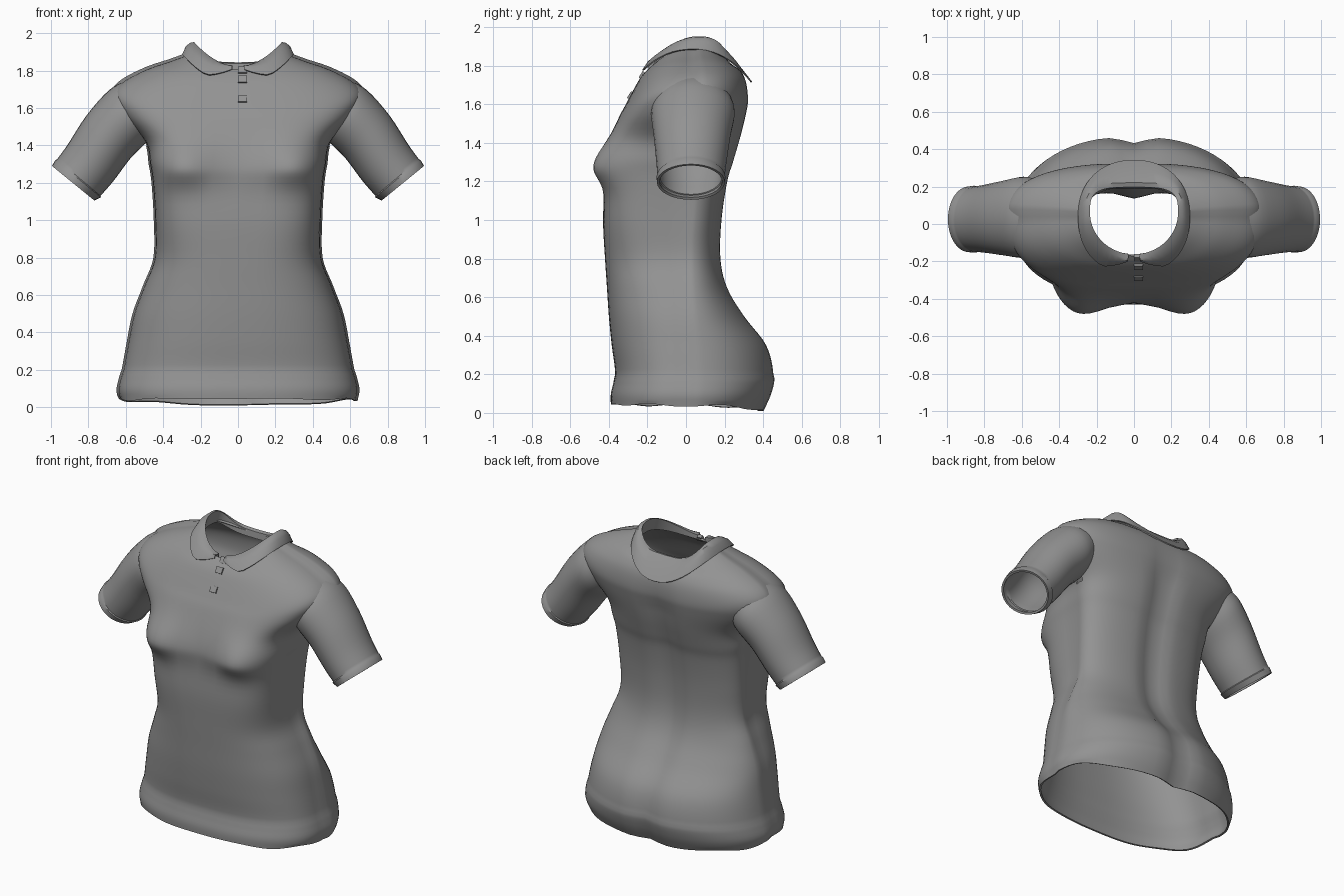
import bpy, bmesh
from math import sin, cos, pi, exp, radians
from mathutils import Vector

cube = bpy.data.objects.get("Cube")
if cube:
    bpy.data.objects.remove(cube, do_unlink=True)

fabric = bpy.data.materials.new("grey fabric")
fabric.use_nodes = True
grey = (.29, .29, .29, 1)
fabric.diffuse_color = grey
fabric.node_tree.nodes["Principled BSDF"].inputs["Base Color"].default_value = grey


def loft(name, rings, closed=True):
    """Skin a list of equally long point rings."""
    n = len(rings[0])
    faces = []
    for i in range(len(rings) - 1):
        for j in range(n if closed else n - 1):
            k = (j + 1) % n
            faces.append((i * n + j, i * n + k, (i + 1) * n + k, (i + 1) * n + j))
    mesh = bpy.data.meshes.new(name)
    mesh.from_pydata([p for ring in rings for p in ring], [], faces)
    obj = bpy.data.objects.new(name, mesh)
    bpy.context.collection.objects.link(obj)
    mesh.materials.append(fabric)
    return obj


def finish(obj, thickness=.012, offset=-1, mirror=False):
    """Give the cloth thickness, mirror it if asked and shade it smooth."""
    if mirror:
        obj.modifiers.new("mirror", 'MIRROR').use_mirror_merge = False
    if thickness:
        solid = obj.modifiers.new("cloth", 'SOLIDIFY')
        solid.thickness, solid.offset = thickness, offset
    bpy.ops.object.select_all(action='DESELECT')
    obj.select_set(True)
    bpy.context.view_layer.objects.active = obj
    bpy.ops.object.convert(target='MESH')
    bpy.ops.object.shade_smooth_by_angle(angle=radians(40))


def spline(rows, steps):
    """Smoothly resample rows of numbers."""
    out = []
    for i in range(len(rows) - 1):
        a, b, c, d = rows[max(i - 1, 0)], rows[i], rows[i + 1], rows[min(i + 2, len(rows) - 1)]
        for s in range(steps):
            t = s / steps
            out.append([q + t / 2 * (r - p + t * (2 * p - 5 * q + 4 * r - u + t * (3 * (q - r) + u - p)))
                        for p, q, r, u in zip(a, b, c, d)])
    return out + [list(rows[-1])]


def oval(a, row, front_power, back_power, mid):
    """Point on a saddle-shaped squared oval; angle 0 is the front, 90 is +x."""
    side, front, back, half, y_front, y_back = row
    s, c = sin(a), cos(a)
    power = front_power if c > 0 else back_power
    x = half * abs(s) ** (2 / power) * (1 if s > 0 else -1)
    reach = (mid - y_front) if c > 0 else (y_back - mid)
    y = mid - reach * abs(c) ** (2 / power) * (1 if c > 0 else -1)
    return Vector((x, y, side * s * s + (front if c > 0 else back) * c * c))


def bump(v, centre, width):
    return exp(-((v - centre) / width) ** 2)


def clamp(v):
    return max(0, min(1, v))


# Torso: height, half width, front and back depth
lower = [(.1, .635, -.385, .445), (.2, .612, -.367, .462), (.35, .585, -.385, .425), (.5, .555, -.4, .31),
         (.65, .5, -.41, .22), (.8, .445, -.42, .185), (1, .443, -.43, .19),
         (1.2, .455, -.42, .22), (1.3, .47, -.41, .25), (1.42, .495, -.385, .285)]
# Shoulders: side, front and back height, half width, front and back depth
upper = [(1.56, 1.53, 1.55, .62, -.348, .315), (1.66, 1.6, 1.62, .67, -.312, .325),
         (1.735, 1.68, 1.7, .62, -.27, .315), (1.805, 1.74, 1.76, .49, -.235, .285),
         (1.85, 1.78, 1.79, .36, -.2, .245), (1.885, 1.805, 1.825, .265, -.17, .205)]
hem = [(.04, .045, .01, .625, -.385, .405)]
stations = hem + [(z, z, z, w, f, b) for z, w, f, b in lower] + upper

SEGMENTS = 72
rings = []
for row in spline(stations, 5):
    ring = []
    height = row[0]
    front_power = 2.5 + 1.5 * bump(height, 1.2, .38)
    back_power = 2.25 + .25 * clamp((height - .5) * 2)
    for j in range(SEGMENTS):
        a = 2 * pi * j / SEGMENTS
        p = oval(a, row, front_power, back_power, .04 * clamp((height - .9) * 2))
        if cos(a) > 0:                                   # bust
            drop = .1 if p.z < 1.28 else .15
            p.y -= .09 * cos(a) ** .5 * bump(abs(p.x), .32, .19) * bump(p.z, 1.28, drop)
        else:                                            # spine hollow
            p.y -= .035 * bump(p.x, 0, .08) * clamp((1.75 - p.z) * 4)
        if cos(a) < -.01:                                # back panel laps the seams
            p.x *= 1.02
            p.z += .012 * clamp((p.z - 1.6) * 8)
        if p.z < .19:                                    # turned hem band
            p.x *= 1.006
            p.y *= 1.012
            if height < .05:
                p.z += .008 * sin(a * 7) * abs(sin(a))
        ring.append(p)
    rings.append(ring)
torso = loft("shirt_body", rings)

# Cut the armholes along the slanted sleeve seams
bm = bmesh.new()
bm.from_mesh(torso.data)
for sign in (1, -1):
    faces = [f for f in bm.faces if all(v.co.z > 1.41 for v in f.verts) and f.calc_center_median().x * sign > 0]
    geom = list({g for f in faces for g in (*f.verts, *f.edges)}) + faces
    bmesh.ops.bisect_plane(bm, geom=geom, plane_co=(.6 * sign, 0, 1.56),
                           plane_no=(.82 * sign, 0, -.57), clear_outer=True)
bm.to_mesh(torso.data)
bm.free()
finish(torso)

# Sleeves: top x and z, bottom x and z, half depth
sleeve_rows = [(.6, 1.745, .45, 1.46, .2), (.69, 1.695, .495, 1.41, .217), (.81, 1.56, .575, 1.33, .2),
               (.91, 1.405, .665, 1.21, .183), (.968, 1.325, .735, 1.13, .174)]
cuff_rows = [(.976, 1.322, .733, 1.122, .179), (.995, 1.29, .768, 1.105, .176)]
sleeve_rings = []
for tx, tz, bx, bz, depth in spline(sleeve_rows, 4) + cuff_rows:
    mid = .06 - .035 * tx
    top, bottom = Vector((tx, mid, tz)), Vector((bx, mid, bz))
    centre, up = (top + bottom) / 2, (top - bottom) / 2
    sleeve_rings.append([centre + up * cos(b) - Vector((0, depth * sin(b), 0))
                         for b in (2 * pi * j / 32 for j in range(32))])
finish(loft("sleeves", sleeve_rings), .014, -1, True)

# Collar: stand, fold, roll and turned-down edge, split at the front
stand = (1.87, 1.795, 1.795, .255, -.165, .195)
fold = (1.95, 1.82, 1.835, .238, -.165, .2)
roll = (1.945, 1.82, 1.84, .256, -.185, .22)
edge = (1.885, 1.735, 1.715, .296, -.262, .34)
collar_rings = [[], [], [], [], []]
for j in range(49):
    a = radians(7) + (2 * pi - radians(14)) * j / 48
    cover = min(1, .2 + .8 * (min(a, 2 * pi - a) - radians(7)) / radians(24))
    base, crest, over = (oval(a, r, 2, 3.5, .06) for r in (stand, fold, roll))
    tip = over.lerp(oval(a, edge, 2.3, 2.2, .04), cover)
    middle = over.lerp(tip, .5) + Vector((0, 0, .012))
    for ring, p in zip(collar_rings, (base, crest, over, middle, tip)):
        ring.append(p)
finish(loft("collar", collar_rings, False), .008, 0)

# Buttons down the neck opening
for i, (y, z) in enumerate([(-.286, 1.645), (-.226, 1.75), (-.18, 1.8)]):
    bpy.ops.mesh.primitive_cube_add(size=1, location=(.024, y, z), rotation=(radians(-32), 0, 0))
    button = bpy.context.object
    button.name = f"button_{i + 1}"
    button.scale = (.046, .022, .04)
    button.data.materials.append(fabric)
    bevel = button.modifiers.new("soft edge", 'BEVEL')
    bevel.width = .005
    finish(button, 0)
